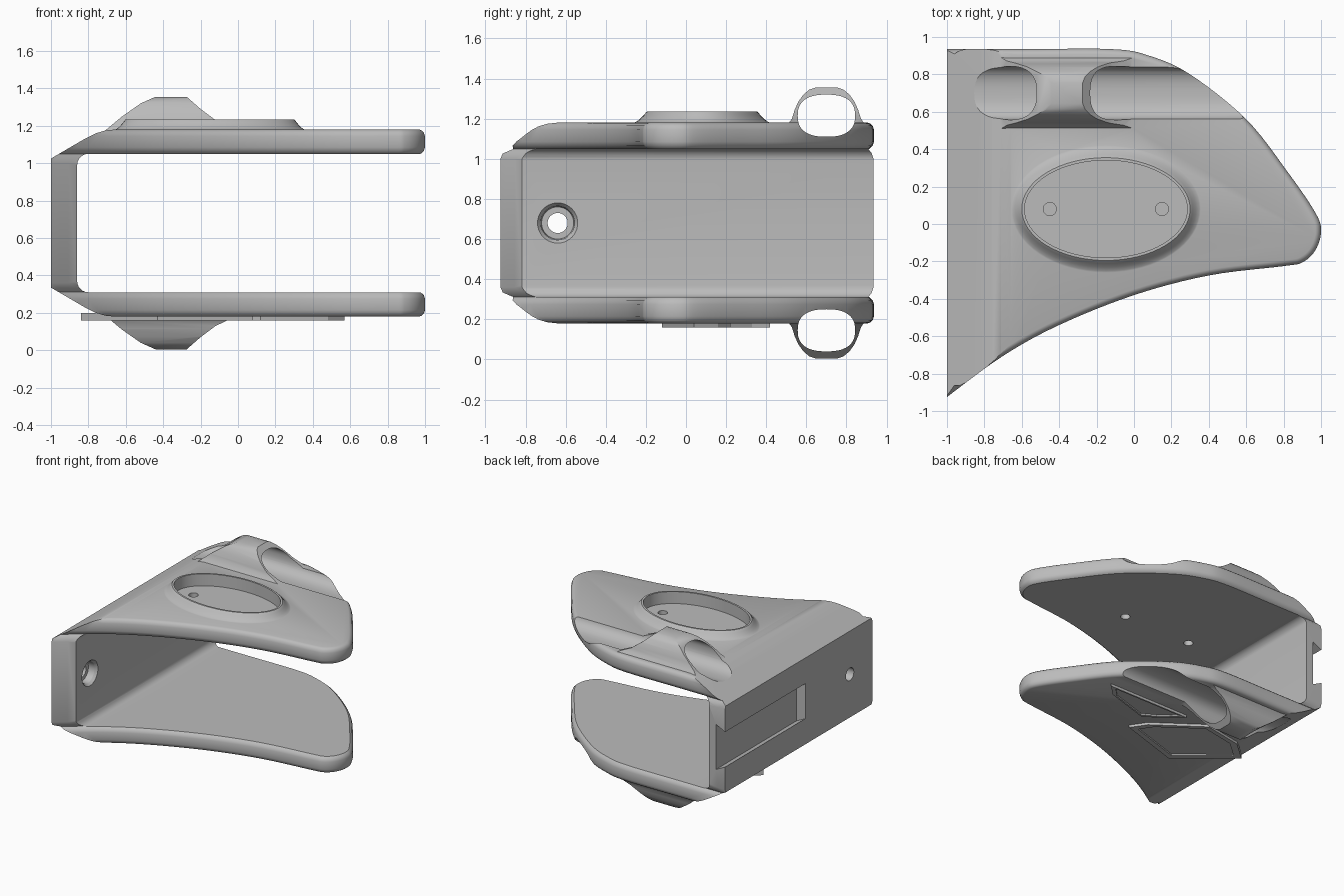
import bpy, bmesh
from math import cos, sin, pi, copysign
from mathutils import Vector

cube = bpy.data.objects.get("Cube")
if cube:
    bpy.data.objects.remove(cube, do_unlink=True)

grey = bpy.data.materials.new("plain grey")
grey.use_nodes = True
grey.diffuse_color = (0.5, 0.5, 0.5, 1)
grey.node_tree.nodes["Principled BSDF"].inputs["Base Color"].default_value = (0.5, 0.5, 0.5, 1)
MID = 0.68  # height of the mirror plane between the two plates


def loft(name, rings):
    """Closed solid through rings that share a point count."""
    bm = bmesh.new()
    rows = [[bm.verts.new(p) for p in ring] for ring in rings]
    n = len(rows[0])
    for a, b in zip(rows, rows[1:]):
        for i in range(n):
            j = (i + 1) % n
            bm.faces.new((a[i], a[j], b[j], b[i]))
    bm.faces.new(rows[0])
    bm.faces.new(rows[-1])
    bmesh.ops.recalc_face_normals(bm, faces=bm.faces)
    mesh = bpy.data.meshes.new(name)
    bm.to_mesh(mesh)
    bm.free()
    mesh.materials.append(grey)
    obj = bpy.data.objects.new(name, mesh)
    bpy.context.collection.objects.link(obj)
    return obj


def prism(name, pts, axis, lo, hi):
    """Extrude a 2D outline along x (y,z), y (x,z) or z (x,y)."""
    def place(p, t):
        q = list(p)
        q.insert("xyz".index(axis), t)
        return q
    return loft(name, [[place(p, t) for p in pts] for t in (lo, hi)])


def oval(cx, cy, rx, ry, n=64, power=2):
    out = []
    for i in range(n):
        c, s = cos(2 * pi * i / n), sin(2 * pi * i / n)
        out.append((cx + rx * copysign(abs(c) ** (2 / power), c),
                    cy + ry * copysign(abs(s) ** (2 / power), s)))
    return out


def smooth_path(pts, steps=6):
    """Catmull-Rom curve through the points."""
    p = [Vector(q) for q in pts]
    p = [p[0]] + p + [p[-1]]
    out = []
    for a, b, c, d in zip(p, p[1:], p[2:], p[3:]):
        for k in range(steps):
            t = k / steps
            out.append(0.5 * (2 * b + (c - a) * t + (2 * a - 5 * b + 4 * c - d) * t * t
                              + (3 * b - a - 3 * c + d) * t ** 3))
    return out + [p[-1]]


def boolean(obj, other, op):
    mod = obj.modifiers.new(op.lower(), 'BOOLEAN')
    mod.operation, mod.solver, mod.object = op, 'EXACT', other
    bpy.context.view_layer.objects.active = obj
    bpy.ops.object.modifier_apply(modifier=mod.name)
    bpy.data.objects.remove(other, do_unlink=True)


def flip(pts):
    return [(a, 2 * MID - z) for a, z in pts]


# U-shaped clamp section, upper half mirrored to the lower half
outer = [(1.1, 1.18), (-0.66, 1.18), (-0.71, 1.175), (-0.76, 1.16), (-0.82, 1.13), (-1, 1.025)]
corner = [(-0.8 - 0.06 * sin(a), 0.99 + 0.06 * cos(a)) for a in [pi / 2 * k / 6 for k in range(7)]]
inner = [(1.1, 1.05)] + corner
section = outer + flip(outer)[::-1] + flip(inner) + inner[::-1]
body = prism("clamp_body", section, "y", -1.2, 1.2)

# Fin-shaped footprint, with rounded plate edges made by insetting the outline
edge = [(-1.2, 0.935), (-0.6, 0.935), (-0.12, 0.935), (0.08, 0.9), (0.3, 0.8), (0.6, 0.56),
        (0.82, 0.28), (0.97, 0.06), (1, -0.04), (0.97, -0.14), (0.9, -0.205), (0.8, -0.225),
        (0.4, -0.275), (0, -0.38), (-0.4, -0.54), (-0.7, -0.705), (-1, -0.925), (-1.2, -1.08)]
path = smooth_path(edge)


def inset(d, z):
    ring = []
    for i, p in enumerate(path):
        t = (path[min(i + 1, len(path) - 1)] - path[max(i - 1, 0)]).normalized()
        ring.append((p.x + t.y * d, p.y - t.x * d, z))
    return ring


levels = [(0.17, 0.035), (0.18, 0.03), (0.185, 0.018), (0.195, 0.007), (0.215, 0), (0.275, 0),
          (0.295, 0.007), (0.305, 0.018), (0.312, 0.026), (0.33, 0.01), (0.36, 0)]
levels += [(2 * MID - z, d) for z, d in reversed(levels)]
boolean(body, loft("footprint", [inset(d, z) for z, d in levels]), 'INTERSECT')

# Raised oval seat with a flared foot
seat_x, seat_y = -0.15, 0.08
flare = [(0.1, 1.12), (0.1, 1.175), (0.07, 1.183), (0.045, 1.197), (0.02, 1.218), (0.005, 1.232), (0, 1.235)]
boolean(body, loft("seat", [[(x, y, z) for x, y in oval(seat_x, seat_y, 0.45 + d * 0.7, 0.275 + d * 0.8)]
                            for d, z in flare]), 'UNION')
boolean(body, prism("seat_recess", oval(seat_x, seat_y, 0.435, 0.26), "z", 1.14, 1.4), 'DIFFERENCE')
for x in (-0.45, 0.15):
    boolean(body, prism("pin_hole", oval(x, seat_y, 0.035, 0.035, 24), "z", 0.9, 1.3), 'DIFFERENCE')

# Sleeves on both plates: arched section trimmed by a sloping side outline
half = [(0.19, 1.13), (0.19, 1.175), (0.172, 1.2), (0.158, 1.245), (0.14, 1.285), (0.115, 1.32),
        (0.085, 1.345), (0.055, 1.355)]
arch = [(0.7 + a, z) for a, z in half] + [(0.7 - a, z) for a, z in reversed(half)]
trim = [(-0.71, 1.1), (-0.71, 1.175), (-0.62, 1.25), (-0.52, 1.32), (-0.43, 1.36), (-0.28, 1.36),
        (-0.2, 1.29), (-0.12, 1.23), (0.02, 1.165), (0.02, 1.1)]
bore = oval(0.7, 1.215, 0.143, 0.105, 56, 2.5)
for side in (lambda p: p, flip):
    sleeve = prism("sleeve", side(arch), "x", -0.9, 0.2)
    boolean(sleeve, prism("sleeve_trim", side(trim), "y", 0.4, 1), 'INTERSECT')
    boolean(body, sleeve, 'UNION')
    boolean(body, prism("bore", side(bore), "x", -1.3, 1.3), 'DIFFERENCE')

# Screw hole with a stepped counterbore on the inside of the wall
steps = [(-1.1, 0.05), (-0.93, 0.05), (-0.93, 0.08), (-0.88, 0.085), (-0.85, 0.108)]
boolean(body, loft("screw_hole", [[(x, y, z) for y, z in oval(-0.64, MID, r, r, 40)] for x, r in steps]),
        'DIFFERENCE')

# Dovetail slot in the outer wall, open at the back end
slot = [(-1.05, 0.55), (-1, 0.54), (-0.92, 0.5), (-0.92, 0.86), (-1, 0.82), (-1.05, 0.81)]
boolean(body, prism("dovetail_slot", slot, "y", -0.08, 1.1), 'DIFFERENCE')

# Plain rimmed pads under the lower plate
pads = {"front_pad": [(0.57, 0.42), (-0.15, 0.42), (-0.02, 0.3), (0.12, 0.22), (0.48, 0.33)],
        "rear_pad": [(0.08, 0.04), (0.0, 0.16), (-0.36, 0.42), (-0.68, 0.36), (-0.84, 0.22), (-0.43, -0.12)]}
for name, pts in pads.items():
    pad = prism(name, pts, "z", 0.16, 0.2)
    mid = sum((Vector(p) for p in pts), Vector((0, 0))) / len(pts)
    boolean(pad, prism("pad_recess", [mid + (Vector(p) - mid) * 0.85 for p in pts], "z", 0.1, 0.172),
            'DIFFERENCE')

# Smooth curved areas, keep crisp edges
bpy.ops.object.select_all(action='DESELECT')
body.select_set(True)
bpy.context.view_layer.objects.active = body
bpy.ops.object.shade_smooth_by_angle(angle=pi / 6)
